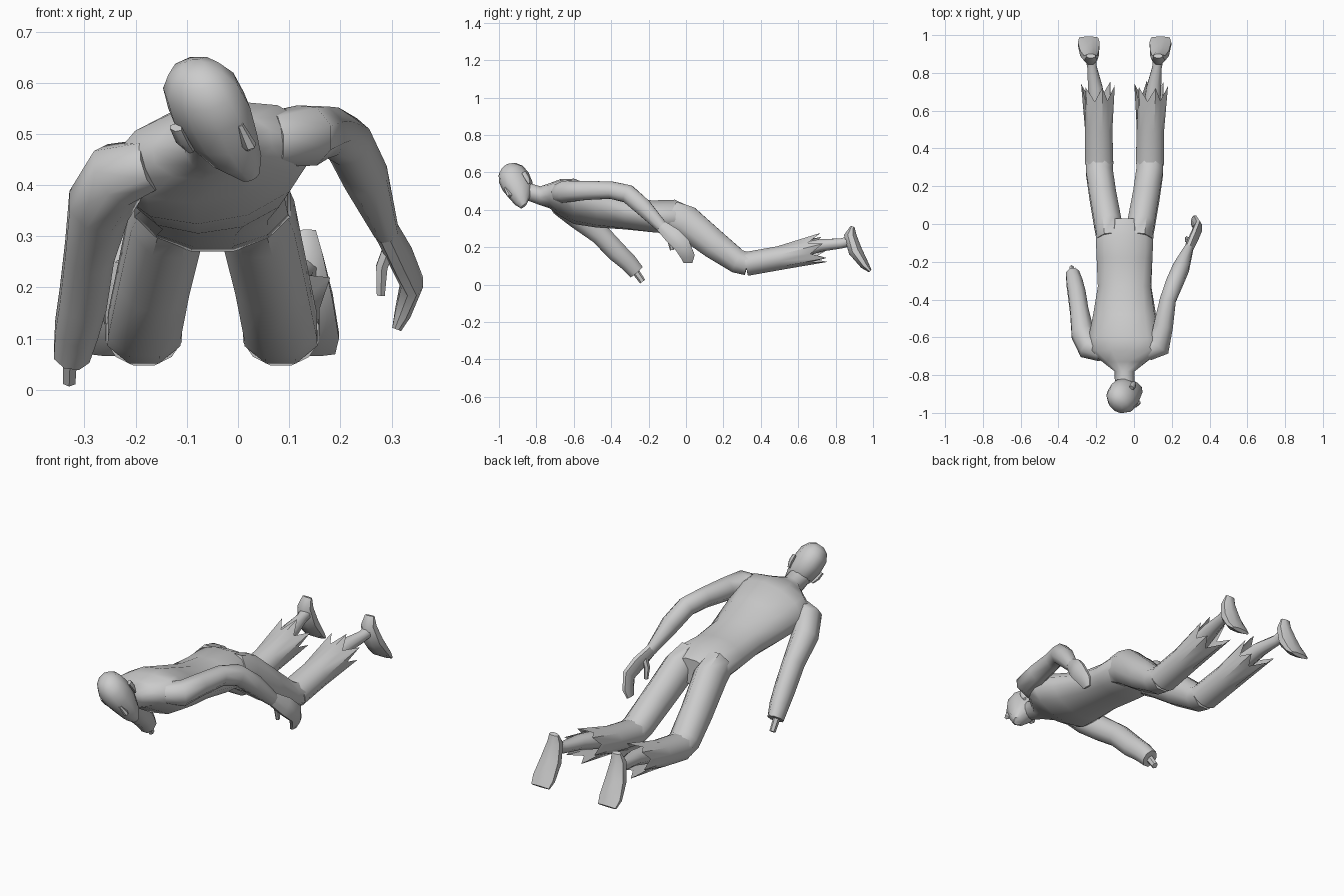
import bpy, bmesh, math
from mathutils import Vector

CX = -0.05  # body centre line


def tube(name, rings, sides=8, side=(1, 0, 0), axis=None, jag=0, caps=(True, True), angle=50):
    """Loft elliptical rings (x, y, z, half_width, half_depth[, roll]) along a path."""
    bm = bmesh.new()
    P = [Vector(r[:3]) for r in rings]
    loops = []
    for i, r in enumerate(rings):
        if axis:
            t = Vector(axis).normalized()
        else:
            t = Vector()
            if i > 0:
                t += (P[i] - P[i - 1]).normalized()
            if i < len(P) - 1:
                t += (P[i + 1] - P[i]).normalized()
            t.normalize()
        s = Vector(side) + Vector((0, 0, r[5] if len(r) > 5 else 0))
        a = (s - t * s.dot(t)).normalized()
        b = t.cross(a)
        loop = []
        for k in range(sides):
            w = 2 * math.pi * (k + 0.5) / sides
            co = a * math.cos(w) * r[3] + b * math.sin(w) * r[4]
            if jag and i == len(rings) - 1:  # torn edge
                co = co * (1.25 if k % 2 else 0.95) + t * (jag if k % 2 else -jag * 0.3)
            loop.append(bm.verts.new(P[i] + co))
        loops.append(loop)
    for u, v in zip(loops, loops[1:]):
        for k in range(sides):
            n = (k + 1) % sides
            bm.faces.new((u[k], u[n], v[n], v[k]))
    if caps[0]:
        bm.faces.new(loops[0])
    if caps[1]:
        bm.faces.new(loops[-1])
    bmesh.ops.recalc_face_normals(bm, faces=bm.faces)
    me = bpy.data.meshes.new(name)
    bm.to_mesh(me)
    bm.free()
    ob = bpy.data.objects.new(name, me)
    bpy.context.collection.objects.link(ob)
    bpy.ops.object.select_all(action='DESELECT')
    ob.select_set(True)
    bpy.context.view_layer.objects.active = ob
    bpy.ops.object.shade_smooth_by_angle(angle=math.radians(angle))
    return ob


# torso, rolled so one shoulder is higher, running into the neck
tube("torso", [
    (CX, 0.03, 0.35, 0.11, 0.065),
    (CX, -0.06, 0.362, 0.158, 0.095),
    (CX, -0.18, 0.365, 0.153, 0.088),
    (CX, -0.33, 0.385, 0.145, 0.09, 0.08),
    (CX, -0.48, 0.415, 0.17, 0.108, 0.15),
    (CX, -0.60, 0.445, 0.195, 0.118, 0.18),
    (CX, -0.67, 0.465, 0.20, 0.095, 0.18),
    (CX, -0.73, 0.475, 0.12, 0.065, 0.15),
    (CX, -0.78, 0.475, 0.055, 0.052),
    (CX, -0.88, 0.51, 0.052, 0.05)], sides=12, axis=(0, -1, 0))

# legs, mirrored about the centre line
for label, m in (("left", -1), ("right", 1)):
    def leg(rows):
        return [(CX + m * r[0],) + r[1:] for r in rows]

    tube(label + "_thigh", leg([
        (0.080, -0.08, 0.37, 0.070, 0.085),
        (0.088, 0.00, 0.335, 0.078, 0.096),
        (0.115, 0.15, 0.215, 0.076, 0.084),
        (0.133, 0.275, 0.125, 0.077, 0.070),
        (0.134, 0.33, 0.110, 0.077, 0.066)]))
    tube(label + "_torn_trouser", leg([
        (0.134, 0.32, 0.110, 0.077, 0.066),
        (0.137, 0.50, 0.142, 0.075, 0.066),
        (0.140, 0.68, 0.185, 0.074, 0.066)]), sides=12, jag=0.06, caps=(True, False))
    tube(label + "_calf", leg([
        (0.140, 0.58, 0.175, 0.050, 0.045),
        (0.155, 0.72, 0.210, 0.042, 0.036),
        (0.172, 0.83, 0.220, 0.027, 0.029),
        (0.178, 0.885, 0.235, 0.032, 0.030)]))
    tube(label + "_foot", leg([
        (0.178, 0.890, 0.310, 0.026, 0.012),
        (0.180, 0.878, 0.265, 0.038, 0.036),
        (0.185, 0.905, 0.180, 0.054, 0.040),
        (0.190, 0.955, 0.105, 0.062, 0.026),
        (0.190, 0.985, 0.072, 0.054, 0.010)]))

# raised arm, bent at the elbow
tube("right_arm", [
    (0.07, -0.67, 0.490, 0.055, 0.055),
    (0.135, -0.645, 0.497, 0.065, 0.062),
    (0.155, -0.54, 0.503, 0.056, 0.055),
    (0.180, -0.40, 0.505, 0.046, 0.050),
    (0.215, -0.31, 0.485, 0.048, 0.052),
    (0.250, -0.23, 0.415, 0.046, 0.050),
    (0.290, -0.13, 0.310, 0.025, 0.034)])
tube("right_hand", [
    (0.285, -0.14, 0.320, 0.024, 0.032),
    (0.318, -0.07, 0.260, 0.024, 0.048),
    (0.340, -0.02, 0.210, 0.023, 0.048),
    (0.322, 0.01, 0.150, 0.017, 0.040),
    (0.310, 0.01, 0.118, 0.010, 0.026)])
tube("right_thumb", [
    (0.300, -0.09, 0.290, 0.014, 0.018),
    (0.281, -0.085, 0.240, 0.013, 0.016),
    (0.279, -0.075, 0.185, 0.009, 0.011)], sides=6)

# lowered arm, reaching the ground
tube("left_arm", [
    (-0.17, -0.68, 0.440, 0.050, 0.055),
    (-0.235, -0.655, 0.420, 0.068, 0.068),
    (-0.272, -0.58, 0.360, 0.064, 0.066),
    (-0.290, -0.46, 0.270, 0.052, 0.060),
    (-0.303, -0.37, 0.175, 0.050, 0.058),
    (-0.315, -0.31, 0.120, 0.046, 0.052),
    (-0.325, -0.265, 0.068, 0.038, 0.046)])
tube("left_finger", [
    (-0.328, -0.27, 0.070, 0.016, 0.020),
    (-0.330, -0.232, 0.016, 0.014, 0.017)], sides=6)

# head in its own frame: up, face and side directions
U = Vector((-0.25, -0.6, 0.76)).normalized()
F = Vector((0.7, -0.5, -0.5))
F = (F - U * F.dot(U)).normalized()
S = U.cross(F)
C = Vector((-0.05, -0.9, 0.535))


def head_ring(h, f, w, d, s=0):
    return tuple(C + U * h + F * f + S * s) + (w, d)


tube("head", [head_ring(*r) for r in (
    (-0.125, 0.062, 0.022, 0.020),
    (-0.090, 0.035, 0.048, 0.056),
    (-0.040, 0.008, 0.064, 0.084),
    (0.020, -0.002, 0.073, 0.093),
    (0.070, -0.008, 0.069, 0.084),
    (0.105, -0.010, 0.050, 0.060),
    (0.122, -0.010, 0.022, 0.026))], sides=10, side=S, axis=U)
tube("nose", [head_ring(*r) for r in (
    (0.015, 0.086, 0.007, 0.008),
    (-0.035, 0.095, 0.013, 0.017),
    (-0.045, 0.090, 0.009, 0.010))], sides=6, side=S, axis=U)
for label, m in (("left", -1), ("right", 1)):
    tube(label + "_ear", [head_ring(*r, m * q) for *r, q in (
        (-0.045, -0.010, 0.007, 0.008, 0.066),
        (-0.015, -0.014, 0.011, 0.017, 0.075),
        (0.020, -0.018, 0.010, 0.016, 0.077))], sides=6, side=S, axis=U)
